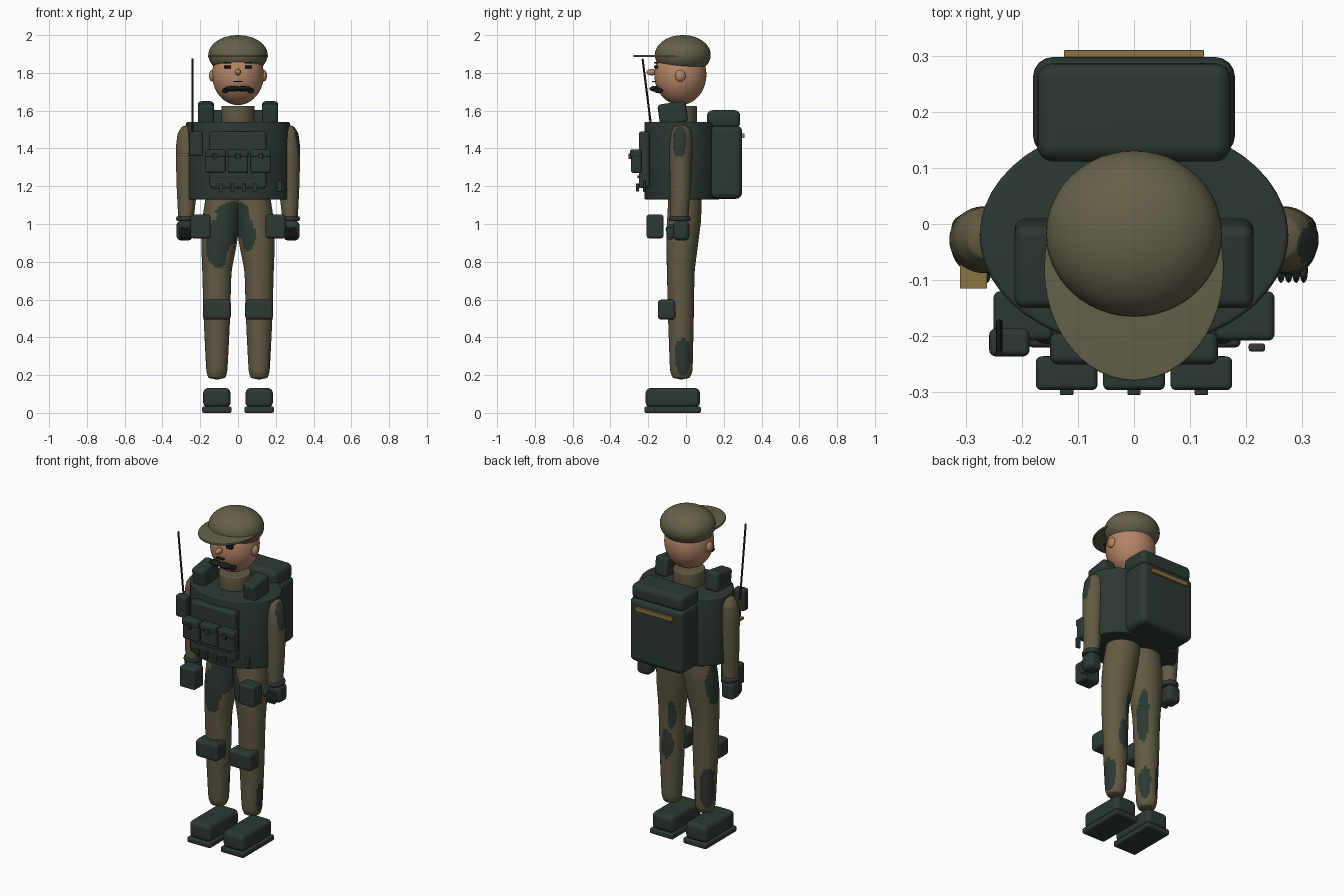
import bpy, bmesh, math
from mathutils import Matrix, Vector

if "Cube" in bpy.data.objects:
    bpy.data.objects.remove(bpy.data.objects["Cube"], do_unlink=True)


def material(name, r, g, b):
    m = bpy.data.materials.new(name)
    m.use_nodes = True
    m.diffuse_color = (r, g, b, 1)
    m.node_tree.nodes["Principled BSDF"].inputs["Base Color"].default_value = (r, g, b, 1)
    return m


GREEN = material("dark green gear", .026, .040, .032)
CLOTH = material("olive cloth", .120, .102, .056)
CAP = material("cap olive", .130, .118, .068)
SKIN = material("skin", .46, .235, .135)
TAN = material("tan webbing", .26, .175, .05)
BLACK = material("near black", .010, .012, .011)


def finish(bm, name, mats, angle=40):
    bmesh.ops.recalc_face_normals(bm, faces=bm.faces)
    me = bpy.data.meshes.new(name)
    bm.to_mesh(me)
    bm.free()
    for m in mats:
        me.materials.append(m)
    ob = bpy.data.objects.new(name, me)
    bpy.context.collection.objects.link(ob)
    bpy.ops.object.select_all(action='DESELECT')
    ob.select_set(True)
    bpy.context.view_layer.objects.active = ob
    bpy.ops.object.shade_smooth_by_angle(angle=math.radians(angle))
    return ob


def round_edges(bm, width):
    edges = [e for e in bm.edges if e.calc_face_angle(0) > 1]
    bmesh.ops.bevel(bm, geom=edges, offset=width, segments=4, profile=.5, affect='EDGES')


def box(name, loc, size, mat=GREEN, r=.01, tilt=0):
    bm = bmesh.new()
    bmesh.ops.create_cube(bm, size=1, matrix=Matrix.Diagonal((*size, 1)))
    if r:
        round_edges(bm, r)
    bm.transform(Matrix.Translation(loc) @ Matrix.Rotation(tilt, 4, 'X'))
    ob = finish(bm, name, [mat])
    ob.modifiers.new("clean shading", 'WEIGHTED_NORMAL').keep_sharp = True
    return ob


def ball(name, loc, radii, mat, seg=32):
    bm = bmesh.new()
    bmesh.ops.create_uvsphere(bm, u_segments=seg, v_segments=seg // 2, radius=1,
                              matrix=Matrix.Translation(loc) @ Matrix.Diagonal((*radii, 1)))
    return finish(bm, name, [mat])


def drum(name, loc, rx, ry, height, mat, r=0):
    bm = bmesh.new()
    bmesh.ops.create_cone(bm, cap_ends=True, segments=48, radius1=1, radius2=1, depth=height,
                          matrix=Matrix.Diagonal((rx, ry, 1, 1)))
    if r:
        round_edges(bm, r)
    bm.transform(Matrix.Translation(loc))
    return finish(bm, name, [mat])


def rod(name, a, b, radius, mat):
    a, b = Vector(a), Vector(b)
    turn = (b - a).to_track_quat('Z', 'Y').to_matrix().to_4x4()
    bm = bmesh.new()
    bmesh.ops.create_cone(bm, cap_ends=True, segments=12, radius1=radius, radius2=radius,
                          depth=(b - a).length, matrix=Matrix.Translation((a + b) / 2) @ turn)
    return finish(bm, name, [mat])


def limb(name, side, rings, patches, steps=14, seg=48):
    """Loft through (z, x, y, rx, ry) rings, with camouflage patches as (centre, radii)."""
    rows = []
    for p, q in zip(rings, rings[1:]):
        rows += [Vector(p).lerp(Vector(q), i / steps) for i in range(steps)]
    rows.append(Vector(rings[-1]))
    for _ in range(8):
        rows[1:-1] = [(rows[i - 1] + rows[i] * 2 + rows[i + 1]) / 4 for i in range(1, len(rows) - 1)]
    bm = bmesh.new()
    loops = []
    for z, x, y, rx, ry in rows:
        loops.append([bm.verts.new((side * x + rx * math.cos(t * math.tau / seg),
                                    y + ry * math.sin(t * math.tau / seg), z)) for t in range(seg)])
    for a, b in zip(loops, loops[1:]):
        for i in range(seg):
            j = (i + 1) % seg
            bm.faces.new((a[i], a[j], b[j], b[i]))
    bm.faces.new(loops[0])
    bm.faces.new(loops[-1])
    for f in bm.faces:
        c = f.calc_center_median()
        wobble = .12 * math.sin(c.z * 45 + c.x * 30)
        for centre, radii in patches:
            d = sum(((u - v) / w) ** 2 for u, v, w in zip(c, centre, radii))
            if d < 1 + wobble:
                f.material_index = 1
    return finish(bm, name, [CLOTH, GREEN], 60)


# Camouflage patches
LEG_PATCHES = [((-.11, -.10, .90), (.062, .09, .135)), ((-.025, -.10, 1.01), (.10, .10, .115)),
               ((.055, -.10, .93), (.038, .09, .075)), ((-.19, 0, .98), (.05, .06, .12)),
               ((.17, -.015, .30), (.045, .045, .10)), ((-.16, .02, .34), (.045, .05, .13)),
               ((.10, .05, .55), (.04, .05, .09)), ((.07, .05, .73), (.025, .05, .09)),
               ((-.045, .03, .72), (.03, .05, .17)), ((-.065, .02, .32), (.03, .05, .10))]
ARM_PATCHES = [((.32, -.035, 1.44), (.055, .038, .085))]
LEG = [(.178, .112, -.025, .01, .01), (.185, .112, -.025, .045, .045), (.22, .112, -.025, .056, .06),
       (.5, .112, -.027, .07, .068), (.75, .112, -.028, .077, .073), (.9, .1, -.02, .095, .085),
       (1.02, .09, -.01, .1, .09), (1.15, .07, -.005, .1, .088)]
ARM = [(1.04, .275, -.035, .042, .048), (1.2, .27, -.03, .055, .055), (1.4, .267, -.028, .063, .06),
       (1.48, .262, -.025, .058, .055), (1.515, .26, -.025, .038, .038), (1.525, .26, -.025, .01, .01)]

# Paired parts
for s, side in ((1, "left"), (-1, "right")):
    limb(side + "_leg", s, LEG, LEG_PATCHES)
    limb(side + "_arm", s, ARM, ARM_PATCHES)
    box(side + "_boot_sole", (s * .112, -.07, .017), (.156, .30, .034), r=.01)
    box(side + "_boot", (s * .112, -.07, .08), (.145, .288, .104), r=.028)
    box(side + "_knee_pad", (s * .112, -.102, .547), (.148, .094, .105), r=.018)
    box(side + "_hip_pouch", (s * .198, -.164, .987), (.105, .088, .125), r=.012)
    box(side + "_shoulder_pad", (s * .17, -.07, 1.585), (.086, .15, .115), r=.02, tilt=.15)
    # Gloved hand
    drum(side + "_glove_cuff", (s * .277, -.033, 1.028), .05, .058, .026, GREEN, .009)
    box(side + "_palm", (s * .283, -.025, .965), (.085, .085, .105), r=.025)
    for i in range(4):
        ball(f"{side}_finger_{i + 1}", (s * (.262 + .0135 * i), -.083, .95), (.0075, .022, .034), GREEN, 16)
    ball(side + "_thumb", (s * .243, -.07, .972), (.014, .038, .028), GREEN, 16)
    # Face halves
    ball(side + "_ear", (s * .136, -.03, 1.785), (.018, .028, .031), SKIN, 24)
    box(side + "_eyebrow", (s * .058, -.158, 1.853), (.045, .022, .008), BLACK, 0)
    box(side + "_eye", (s * .055, -.158, 1.831), (.038, .022, .014), BLACK, .003)
    ball(side + "_moustache_tip", (s * .068, -.145, 1.706), (.018, .024, .014), BLACK, 16)
    ball(side + "_moustache", (s * .03, -.165, 1.716), (.042, .028, .015), BLACK, 16)

# Head and cap
ball("head", (0, -.03, 1.79), (.137, .138, .16), SKIN, 48)
ball("nose", (0, -.182, 1.804), (.016, .028, .017), SKIN, 24)
box("mouth", (0, -.168, 1.755), (.05, .024, .006), BLACK, 0)
drum("collar", (0, -.03, 1.575), .088, .088, .10, CLOTH, .006)
ball("cap_crown", (0, -.017, 1.895), (.157, .148, .105), CAP, 48)
drum("cap_visor", (0, -.08, 1.89), .16, .199, .012, CAP, .003)

# Vest and front panel
drum("vest", (0, -.02, 1.335), .275, .2, .41, GREEN, .008)
box("vest_front_panel", (0, -.222, 1.34), (.30, .056, .30), r=.015)
for i in (-1, 0, 1):
    x = i * .12
    box(f"pouch_{i + 2}", (x, -.263, 1.328), (.106, .055, .115), r=.012)
    box(f"pouch_flap_{i + 2}", (x, -.266, 1.375), (.11, .06, .04), r=.01)
    box(f"pouch_tab_{i + 2}", (x, -.298, 1.358), (.024, .014, .03), r=.003)
box("webbing_upper", (0, -.253, 1.25), (.25, .01, .014), r=.003)
box("webbing_lower", (0, -.252, 1.195), (.28, .014, .014), r=.003)
for i in range(4):
    box(f"webbing_clip_{i + 1}", (-.09 + .06 * i, -.257, 1.193), (.018, .016, .044), r=.003)
box("side_clip", (.219, -.22, 1.20), (.029, .014, .06), r=.004)

# Radio and arm tag
box("radio", (-.222, -.211, 1.425), (.072, .05, .13), r=.012)
rod("antenna", (-.24, -.175, 1.44), (-.24, -.23, 1.875), .0055, BLACK)
box("arm_tag", (-.286, -.085, 1.367), (.048, .06, .012), TAN, 0)

# Backpack
box("backpack", (0, .21, 1.328), (.36, .175, .39), r=.035)
box("backpack_lid", (0, .199, 1.555), (.346, .176, .095), r=.03)
box("backpack_strap", (0, .301, 1.467), (.25, .018, .026), TAN, .002)
